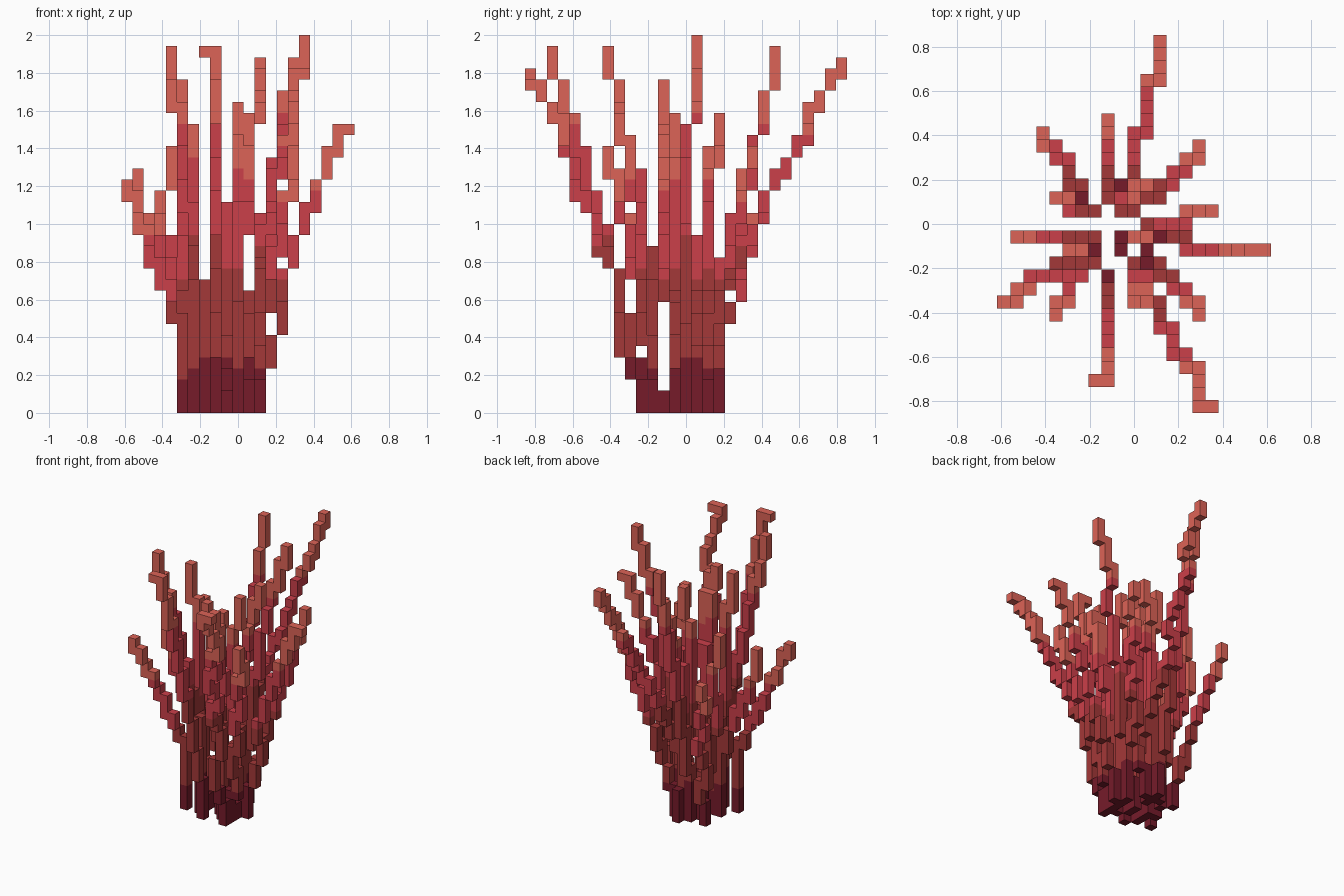
import bpy, bmesh
from mathutils import Matrix, Vector

cube = bpy.data.objects.get("Cube")
if cube:
    bpy.data.objects.remove(cube, do_unlink=True)

UNIT = 2 / 34  # edge of one block


def make_material(name, colour):
    mat = bpy.data.materials.new(name)
    mat.use_nodes = True
    mat.diffuse_color = (*colour, 1)
    mat.node_tree.nodes["Principled BSDF"].inputs["Base Color"].default_value = (*colour, 1)
    return mat


# Colours from root to tip
MATERIALS = [
    make_material("burgundy", (.18, .011, .023)),
    make_material("red_brown", (.37, .04, .04)),
    make_material("crimson", (.60, .05, .068)),
    make_material("salmon", (.72, .125, .095)),
]
BANDS = (0, .15, .48, .78, 1)

MOVES = {"N": (0, 1), "S": (0, -1), "E": (1, 0), "W": (-1, 0), "U": (0, 0)}


def add_box(bm, x, y, low, high, material):
    size = Vector((1, 1, high - low)) * UNIT
    centre = Vector((x, y, (low + high) / 2)) * UNIT
    matrix = Matrix.Translation(centre) @ Matrix.Diagonal((*size, 1))
    verts = bmesh.ops.create_cube(bm, size=1, matrix=matrix)["verts"]
    for face in {f for v in verts for f in v.link_faces}:
        face.material_index = material


def finish(name, bm):
    mesh = bpy.data.meshes.new(name)
    bm.to_mesh(mesh)
    bm.free()
    for mat in MATERIALS:
        mesh.materials.append(mat)
    bpy.context.collection.objects.link(bpy.data.objects.new(name, mesh))


def stalk(name, x, y, height, path):
    """Stepped stalk: each letter shifts the next upright run of blocks, U stays.
    A lower-case letter puts one block beside the tip."""
    bm = bmesh.new()
    runs = [[x, y, 1]]  # cell and number of equal shares of the path
    for letter in path:
        dx, dy = MOVES[letter.upper()]
        if letter == "U":
            runs[-1][2] += 1
        elif letter.isupper():
            x, y = x + dx, y + dy
            runs.append([x, y, 1])
        else:
            add_box(bm, x + dx, y + dy, height - 1, height, 3)
    total = sum(run[2] for run in runs)
    cuts = [round(height * band) for band in BANDS]
    done = 0
    for cx, cy, share in runs:
        # Neighbouring runs overlap by one block where they meet mid-block
        low = round(max(0, height * (done / total) ** .85 - .25))
        done += share
        high = round(min(height, height * (done / total) ** .85 + .25))
        for colour, (start, end) in enumerate(zip(cuts, cuts[1:])):
            a, b = max(low, start), min(high, end)
            if b > a:
                add_box(bm, cx, cy, a, b, colour)
    finish(name, bm)


# Stalks: start cell, height in blocks, path
stalk("back_long_stalk", -1, 1, 32, "UUENNNNNNENNNNENNN")
stalk("back_straight_stalk", -2, 2, 33, "NNNNNN")
stalk("back_right_stalk", -4, 2, 20, "NWNNWNWN")
stalk("right_back_stalk", -3, 1, 24, "WWNW")
stalk("right_stalk", -3, -1, 22, "UWWWWWWU")
stalk("right_front_stalk", -5, -3, 21, "UUUWSWWSWSW")
stalk("front_right_tall_stalk", -3, -3, 33, "UUWSWSSWS")
stalk("right_upright_stalk", -4, -1, 30, "USUUW")
stalk("front_straight_stalk", -2, -4, 33, "SSSSSSSSw")
stalk("front_middle_stalk", 0, -3, 28, "UUSUSUS")
stalk("front_short_stalk", 0, -3, 27, "UUSUESUS")
stalk("front_long_stalk", 1, -4, 31, "SSUEUSSESSESESSSe")
stalk("front_left_stalk", 1, -3, 24, "ESESESES")
stalk("left_long_stalk", 2, -1, 26, "EESEEEEEe")
stalk("left_tall_stalk", 1, 0, 34, "UEUUEUENEE")
stalk("back_left_stalk", 0, 2, 24, "EENENENEN")
stalk("back_upright_stalk", -1, 2, 27, "UUUUUENE")
stalk("centre_stalk", 1, -1, 27, "UWUUE")

# Low root blocks between the stalks
roots = bmesh.new()
for x in (-3, -1, 1):
    add_box(roots, x, -2, 0, 2, 0)
add_box(roots, -1, -1, 0, 4, 0)
add_box(roots, -1, 3, 0, 4, 0)
finish("roots", roots)
